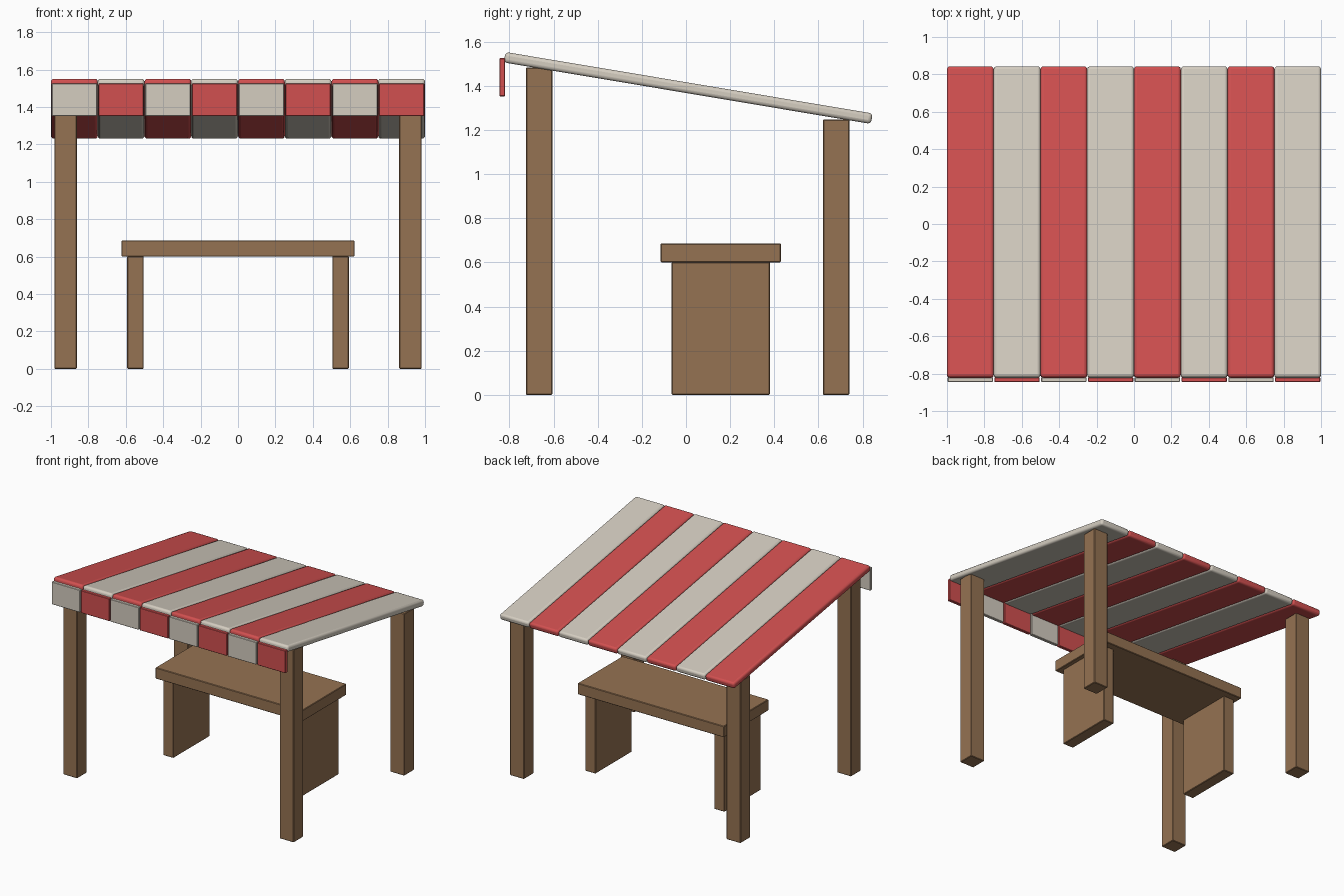
import bpy
import math

cube = bpy.data.objects.get("Cube")
if cube:
    bpy.data.objects.remove(cube, do_unlink=True)


def material(name, rgb):
    mat = bpy.data.materials.new(name)
    mat.use_nodes = True
    color = (*rgb, 1)
    mat.diffuse_color = color
    bsdf = mat.node_tree.nodes["Principled BSDF"]
    bsdf.inputs["Base Color"].default_value = color
    bsdf.inputs["Roughness"].default_value = 0.8
    return mat


red = material("red cloth", (0.64, 0.08, 0.08))
cream = material("cream cloth", (0.66, 0.61, 0.53))
wood = material("brown wood", (0.30, 0.17, 0.085))


def box(name, low, high, mat, bevel, segments=1, tilt=0):
    """Bevelled box between two corners, tilted about its centre."""
    center = [(a + b) / 2 for a, b in zip(low, high)]
    bpy.ops.mesh.primitive_cube_add(size=1, location=center)
    obj = bpy.context.object
    obj.name = name
    obj.scale = [b - a for a, b in zip(low, high)]
    bpy.ops.object.transform_apply(location=False, rotation=False, scale=True)
    obj.rotation_euler.x = tilt
    obj.data.materials.append(mat)
    mod = obj.modifiers.new("soft edges", "BEVEL")
    mod.width = bevel
    mod.segments = segments
    if segments > 1:
        bpy.ops.object.shade_smooth_by_angle(angle=math.radians(40))
    return obj


# Sloping striped roof with a hanging valance in alternate colours
STRIPES = 8
WIDTH = 2 / STRIPES
SLOPE = math.radians(-9.5)
for i in range(STRIPES):
    x0 = -1 + i * WIDTH
    x1 = x0 + WIDTH
    cloth, other = (red, cream) if i % 2 == 0 else (cream, red)
    box(f"roof_stripe_{i + 1}", (x0, -0.833, 1.366), (x1, 0.853, 1.414),
        cloth, 0.016, 3, SLOPE)
    box(f"valance_flap_{i + 1}", (x0 + 0.004, -0.845, 1.352),
        (x1 - 0.004, -0.82, 1.525), other, 0.003)

# Posts and bench supports on both sides
for side, label in ((1, "left"), (-1, "right")):
    def paired(name, inner, outer, y0, y1, top):
        xs = sorted((side * inner, side * outer))
        box(f"{label}_{name}", (xs[0], y0, 0), (xs[1], y1, top), wood, 0.004)

    paired("front_post", 0.862, 0.982, -0.725, -0.605, 1.482)
    paired("back_post", 0.862, 0.982, 0.62, 0.74, 1.247)
    paired("bench_support", 0.505, 0.593, -0.065, 0.38, 0.602)

# Bench top
box("bench_top", (-0.623, -0.115, 0.6), (0.623, 0.43, 0.686), wood, 0.004)
